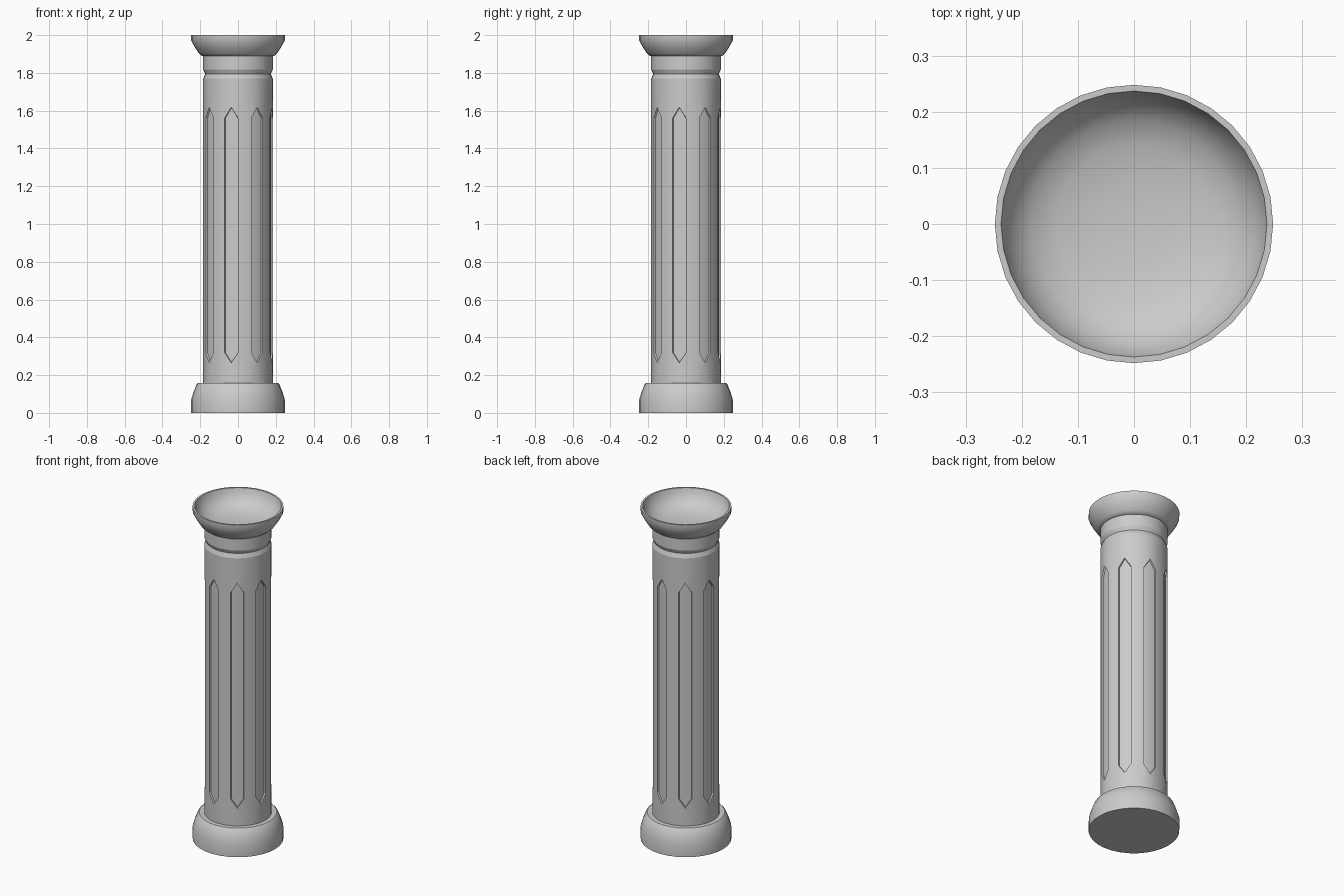
import bpy, bmesh
from math import cos, sin, pi, radians

if "Cube" in bpy.data.objects:
    bpy.data.objects.remove(bpy.data.objects["Cube"])

SEG = 32


def lathe(bm, profile, z_shift=None):
    """Spin (radius, z) points; z_shift(ring, segment) may offset a vertex."""
    rings = []
    for r, (rad, z) in enumerate(profile):
        if rad == 0:
            rings.append([bm.verts.new((0, 0, z))] * SEG)
            continue
        rings.append([bm.verts.new((rad * cos(2 * pi * i / SEG),
                                    rad * sin(2 * pi * i / SEG),
                                    z + (z_shift(r, i) if z_shift else 0)))
                      for i in range(SEG)])
    bands = []
    for a, b in zip(rings, rings[1:]):
        band = []
        for i in range(SEG):
            j = (i + 1) % SEG
            corners = list(dict.fromkeys((a[i], a[j], b[j], b[i])))
            band.append(bm.faces.new(corners))
        bands.append(band)
    return bands


def finish(bm, name, angle=30):
    bm.normal_update()
    me = bpy.data.meshes.new(name)
    bm.to_mesh(me)
    bm.free()
    ob = bpy.data.objects.new(name, me)
    bpy.context.collection.objects.link(ob)
    bpy.ops.object.select_all(action='DESELECT')
    ob.select_set(True)
    bpy.context.view_layer.objects.active = ob
    bpy.ops.object.shade_smooth_by_angle(angle=radians(angle))
    return ob


# Base: straight plinth with a tapered shoulder
bm = bmesh.new()
lathe(bm, [(0, 0), (0.248, 0), (0.248, 0.07), (0.236, 0.11),
           (0.219, 0.152), (0.212, 0.158), (0.18, 0.158)])
finish(bm, "base")


# Shaft: the middle vertex column of each flute is pulled to a point
def flute_point(ring, i):
    if i % 4 == 3:
        return {1: -0.053, 2: 0.056}.get(ring, 0)
    return 0


R = 0.184
bm = bmesh.new()
bands = lathe(bm, [(R, 0.155), (R, 0.318), (R, 1.562), (R, 1.77),
                   (0.174, 1.795), (R, 1.817), (R, 1.89)], flute_point)
bm.normal_update()
# Flutes: eight two-face panels sunk into the shaft
panels = [f for i, f in enumerate(bands[1]) if i % 4 in (2, 3)]
bmesh.ops.inset_region(bm, faces=panels, thickness=0.002, depth=-0.009,
                       use_even_offset=True, use_boundary=True)
finish(bm, "fluted_shaft", 20)

# Capital: flared outside, thin rim and hollow bowl inside
bm = bmesh.new()
lathe(bm, [(0.18, 1.888), (0.19, 1.889), (0.207, 1.903), (0.228, 1.935),
           (0.248, 1.972), (0.248, 2.0), (0.237, 2.0), (0.23, 1.975),
           (0.212, 1.945), (0.185, 1.92), (0.14, 1.902), (0.07, 1.893),
           (0, 1.89)])
finish(bm, "capital_bowl", 35)
